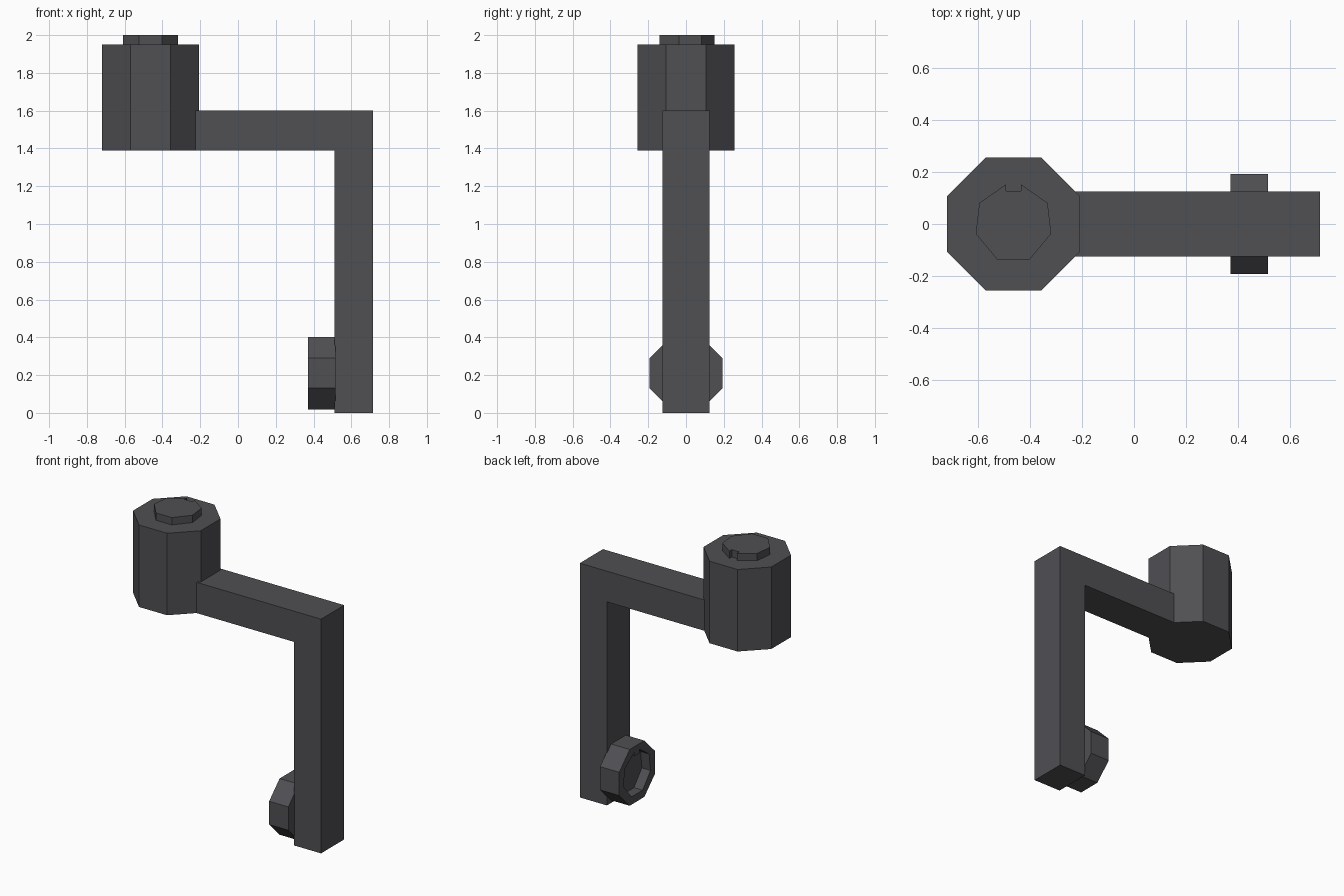
import bpy, bmesh
from math import cos, sin, pi

cube = bpy.data.objects.get("Cube")
if cube:
    bpy.data.objects.remove(cube, do_unlink=True)

# Single dark grey material
grey = bpy.data.materials.new("dark_grey")
grey.use_nodes = True
colour = (0.08, 0.08, 0.088, 1)
grey.diffuse_color = colour
grey.node_tree.nodes["Principled BSDF"].inputs["Base Color"].default_value = colour

# Each axis name maps profile (u, v) and extrusion w to world coordinates
PLACE = {
    "x": lambda u, v, w: (w, u, v),
    "y": lambda u, v, w: (u, w, v),
    "z": lambda u, v, w: (u, v, w),
}


def prism(name, profile, axis, low, high, centre=(0, 0)):
    """Extrude a closed profile along an axis."""
    bm = bmesh.new()
    rings = [[bm.verts.new(PLACE[axis](u + centre[0], v + centre[1], w))
              for u, v in profile] for w in (low, high)]
    bm.faces.new(rings[0])
    bm.faces.new(rings[1])
    n = len(profile)
    for i in range(n):
        j = (i + 1) % n
        bm.faces.new((rings[0][i], rings[0][j], rings[1][j], rings[1][i]))
    bmesh.ops.recalc_face_normals(bm, faces=bm.faces)
    mesh = bpy.data.meshes.new(name)
    bm.to_mesh(mesh)
    bm.free()
    mesh.materials.append(grey)
    obj = bpy.data.objects.new(name, mesh)
    bpy.context.collection.objects.link(obj)
    return obj


def octagon(apothem):
    r = apothem / cos(pi / 8)
    return [(r * cos(pi / 8 + k * pi / 4), r * sin(pi / 8 + k * pi / 4)) for k in range(8)]


# Keyed outline shared by the peg and the socket
right_half = [(0.06, -0.139), (0.145, -0.037), (0.131, 0.081), (0.029, 0.152), (0.029, 0.126)]
keyed = right_half + [(-u, v) for u, v in reversed(right_half)]

# Bent arm: horizontal bar and upright post in one piece
arm_outline = [(-0.235, 1.39), (0.51, 1.39), (0.51, 0), (0.715, 0), (0.715, 1.6), (-0.235, 1.6)]
prism("bent_arm", arm_outline, "y", -0.125, 0.125)

# Upper drum with keyed peg on top
prism("upper_drum", octagon(0.256), "z", 1.39, 1.95, (-0.463, 0))
prism("keyed_peg", keyed, "z", 1.94, 2.0, (-0.463, 0))

# Lower socket ring with a keyed recess facing inward
socket = prism("lower_socket", octagon(0.192), "x", 0.37, 0.515, (0, 0.21))
cutter = prism("socket_cutter", keyed, "x", 0.3, 0.435, (0, 0.21))
cutter.hide_render = True
cut = socket.modifiers.new("recess", "BOOLEAN")
cut.operation = "DIFFERENCE"
cut.solver = "EXACT"
cut.object = cutter
bpy.context.view_layer.update()
depsgraph = bpy.context.evaluated_depsgraph_get()
recessed = bpy.data.meshes.new_from_object(socket.evaluated_get(depsgraph))
socket.modifiers.clear()
socket.data = recessed
bpy.data.objects.remove(cutter, do_unlink=True)
